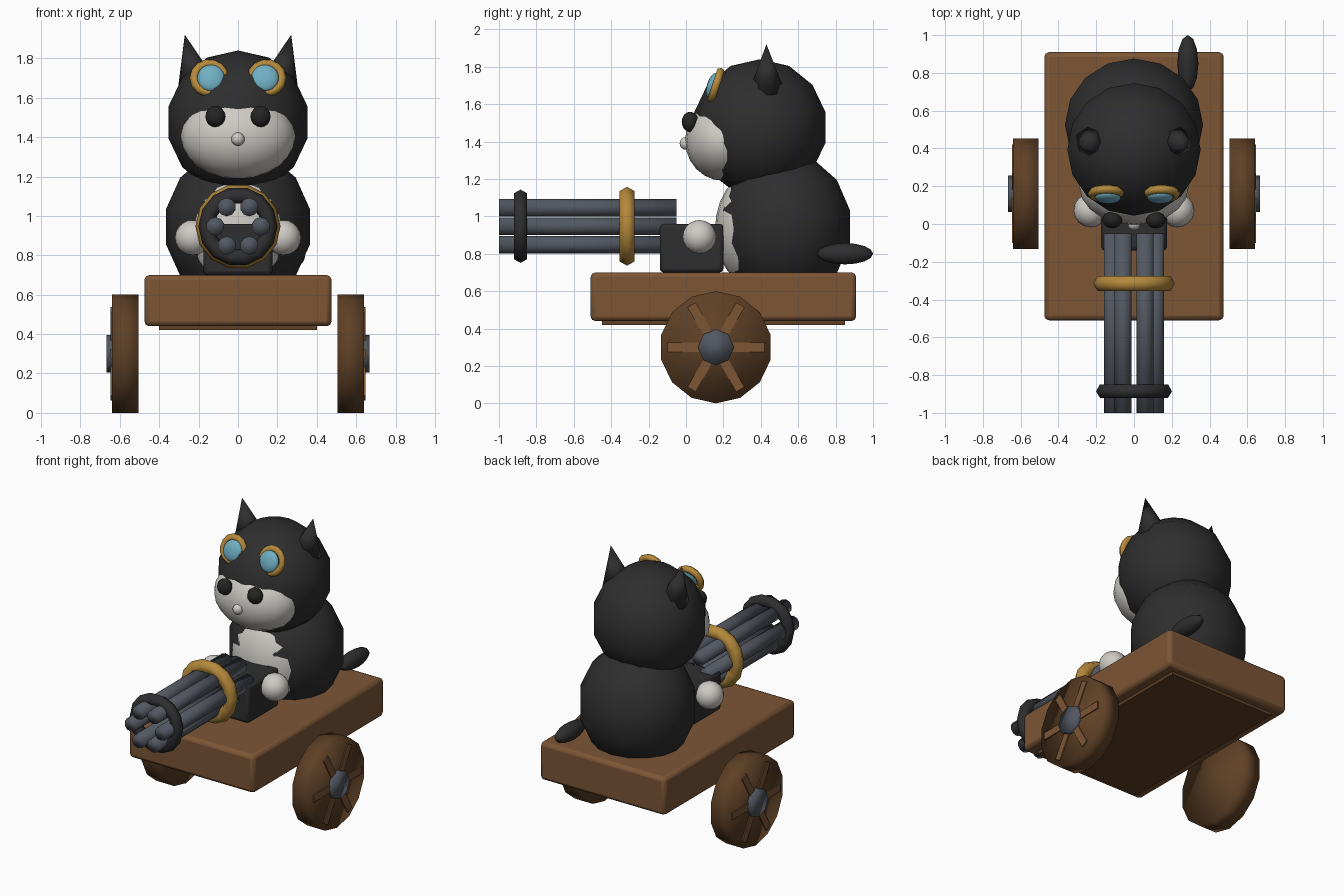
import bpy
import math
from mathutils import Vector, Matrix

if "Cube" in bpy.data.objects:
    bpy.data.objects.remove(bpy.data.objects["Cube"])


def mat(name, col):
    m = bpy.data.materials.new(name)
    m.diffuse_color = (*col, 1)
    m.use_nodes = True
    m.node_tree.nodes["Principled BSDF"].inputs["Base Color"].default_value = m.diffuse_color
    return m


FUR = mat("black_fur", (0.027, 0.027, 0.028))
WHITE = mat("white_fur", (0.62, 0.60, 0.56))
WOOD = mat("light_wood", (0.20, 0.092, 0.036))
DARKWOOD = mat("dark_wood", (0.115, 0.052, 0.019))
STEEL = mat("blue_steel", (0.085, 0.095, 0.118))
GUN = mat("dark_iron", (0.028, 0.028, 0.030))
BRASS = mat("brass", (0.46, 0.25, 0.045))
GLASS = mat("blue_glass", (0.16, 0.43, 0.54))
EYE = mat("eye_black", (0.018, 0.018, 0.018))


def finish(name, material, smooth=None):
    ob = bpy.context.object
    ob.name = name
    ob.data.materials.append(material)
    if smooth == "all":
        bpy.ops.object.shade_smooth()
    elif smooth:
        bpy.ops.object.shade_smooth_by_angle(angle=math.radians(smooth))
    return ob


def ellipsoid(name, c, r, material, seg=16, rings=10):
    bpy.ops.mesh.primitive_uv_sphere_add(segments=seg, ring_count=rings, radius=1, location=c)
    bpy.context.object.scale = r
    return finish(name, material, "all")


def box(name, lo, hi, material, bevel=0.0, rot=(0, 0, 0)):
    lo, hi = Vector(lo), Vector(hi)
    bpy.ops.mesh.primitive_cube_add(size=1, location=(lo + hi) / 2, rotation=rot)
    ob = bpy.context.object
    ob.data.transform(Matrix.Diagonal((*(hi - lo), 1)))
    if bevel:
        b = ob.modifiers.new("bevel", "BEVEL")
        b.width = bevel
        b.segments = 2
    return finish(name, material, 40 if bevel else None)


def rod(name, a, b, r1, r2, material, sides, smooth=None):
    """Cylinder or cone between two points."""
    a, b = Vector(a), Vector(b)
    bpy.ops.mesh.primitive_cone_add(vertices=sides, radius1=r1, radius2=r2, depth=(b - a).length,
                                    location=(a + b) / 2,
                                    rotation=(b - a).to_track_quat('Z', 'Y').to_euler())
    return finish(name, material, smooth)


def ring(name, c, major, minor, material, tilt=90, seg=14, minor_seg=6):
    bpy.ops.mesh.primitive_torus_add(location=c, rotation=(math.radians(tilt), 0, 0),
                                     major_radius=major, minor_radius=minor,
                                     major_segments=seg, minor_segments=minor_seg)
    return finish(name, material, "all")


# Cart
box("cart_bed", (-0.475, -0.51, 0.44), (0.475, 0.91, 0.70), WOOD, 0.025)
box("cart_underplate", (-0.40, -0.45, 0.42), (0.40, 0.85, 0.46), DARKWOOD)

# Wheels with spokes and hub
WY, WZ = 0.16, 0.30
for s, side in ((-1, "left"), (1, "right")):
    bpy.ops.mesh.primitive_cylinder_add(vertices=14, radius=0.30, depth=0.135,
                                        location=(s * 0.5725, WY, WZ))
    ob = bpy.context.object
    ob.data.transform(Matrix.Rotation(math.pi / 2, 4, 'Z'))
    ob.data.transform(Matrix.Rotation(math.pi / 2, 4, 'Y'))
    finish("wheel_" + side, DARKWOOD, "all")
    for i in range(3):
        box(f"spoke_{side}_{i}", (s * 0.635 - 0.012, WY - 0.26, WZ - 0.025),
            (s * 0.635 + 0.012, WY + 0.26, WZ + 0.025), WOOD, rot=(i * math.pi / 3, 0, 0))
    rod("hub_" + side, (s * 0.62, WY, WZ), (s * 0.668, WY, WZ), 0.096, 0.096, STEEL, 8, "all")

# Body, belly and tail
ellipsoid("body", (0, 0.525, 0.945), (0.375, 0.36, 0.40), FUR, 16, 7)
ellipsoid("belly", (0, 0.36, 0.93), (0.265, 0.205, 0.30), WHITE, 20, 12)
ellipsoid("tail", (0.285, 0.85, 0.80), (0.056, 0.15, 0.057), FUR, 12, 8)

# Head and face
ellipsoid("head", (0, 0.395, 1.475), (0.362, 0.36, 0.365), FUR, 16, 7)
ellipsoid("muzzle", (0, 0.20, 1.405), (0.29, 0.205, 0.215), WHITE, 20, 12)
ellipsoid("nose", (0, 0.0, 1.39), (0.034, 0.034, 0.034), WHITE, 12, 8)
for s, side in ((-1, "left"), (1, "right")):
    ellipsoid("eye_" + side, (s * 0.115, 0.022, 1.505), (0.052, 0.045, 0.054), EYE, 14, 8)
    rod("ear_" + side, (s * 0.213, 0.435, 1.67), (s * 0.27, 0.43, 1.92), 0.10, 0.0, FUR, 7, "all")
    # Goggles pushed up on the forehead
    ring("goggle_rim_" + side, (s * 0.145, 0.16, 1.70), 0.078, 0.023, BRASS, 72)
    lens = ellipsoid("goggle_lens_" + side, (s * 0.137, 0.142, 1.70), (0.07, 0.03, 0.07), GLASS)
    lens.rotation_euler = (math.radians(-18), 0, 0)
    # Paws
    ellipsoid("paw_" + side, (s * 0.23, 0.072, 0.89), (0.09, 0.09, 0.09), WHITE)

# Rotary gun
GZ = 0.947
box("gun_block", (-0.175, -0.14, 0.70), (0.175, 0.20, 0.96), GUN, 0.02)
for i in range(6):
    a = i * math.pi / 3
    x, z = 0.115 * math.cos(a), GZ + 0.113 * math.sin(a)
    rod(f"barrel_{i}", (x, -0.05, z), (x, -1.0, z), 0.047, 0.047, STEEL, 10, "all")
ring("muzzle_band", (0, -0.885, GZ), 0.16, 0.041, GUN)
ring("brass_band", (0, -0.315, GZ), 0.17, 0.046, BRASS)
